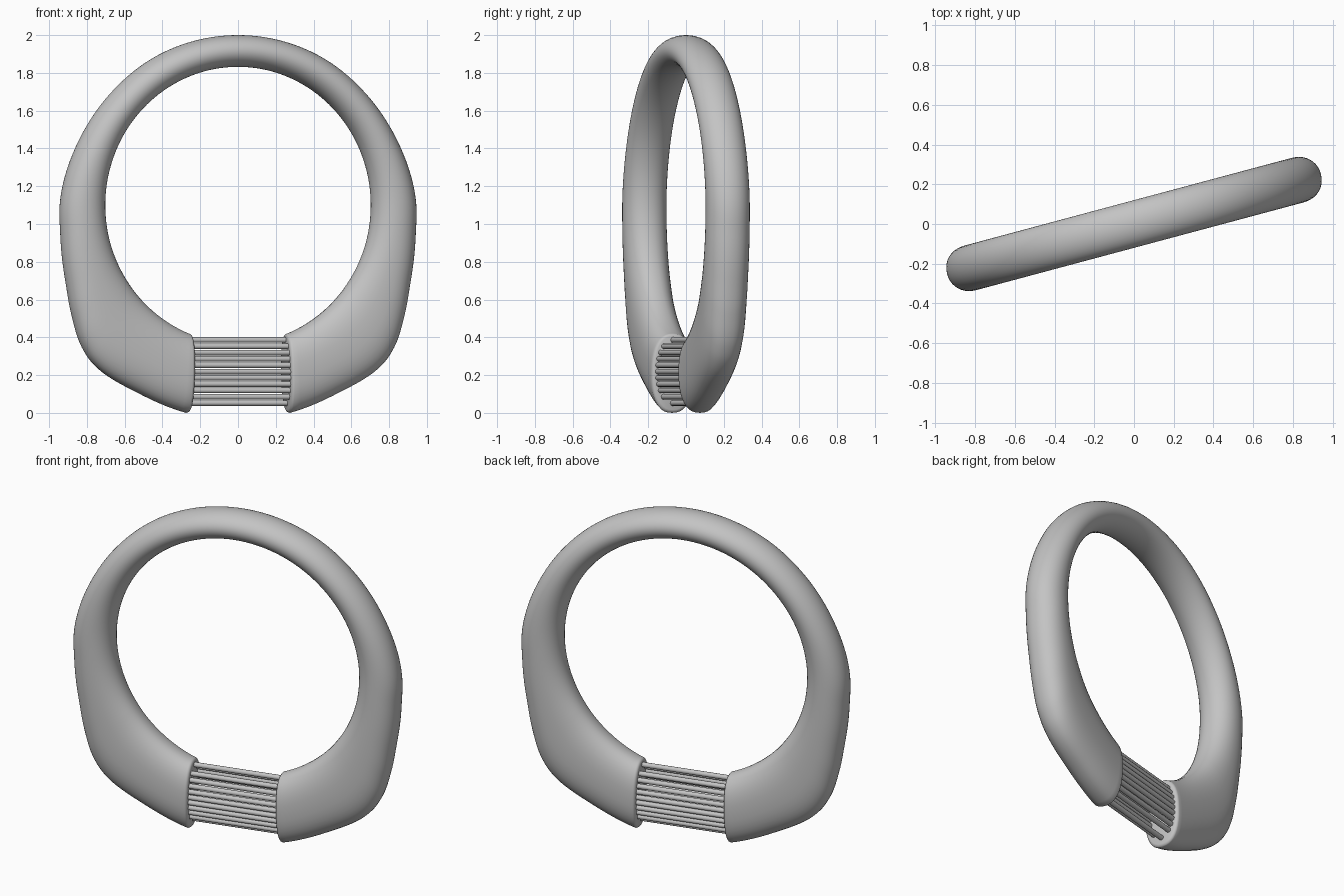
import bpy, bmesh, math
from mathutils import Matrix, Vector

cube = bpy.data.objects.get("Cube")
if cube:
    bpy.data.objects.remove(cube, do_unlink=True)

TILT = math.radians(15)
CENTRE_Z, INNER_R, HALF_WIDTH = 1.1, 0.732, 0.116
SIDES, STEPS = 40, 8

metal = bpy.data.materials.new("grey metal")
metal.use_nodes = True
grey = (0.55, 0.55, 0.55, 1)
metal.diffuse_color = grey
metal.node_tree.nodes["Principled BSDF"].inputs["Base Color"].default_value = grey


def finish(name, bm, sharp):
    bmesh.ops.recalc_face_normals(bm, faces=bm.faces)
    mesh = bpy.data.meshes.new(name)
    bm.to_mesh(mesh)
    bm.free()
    mesh.materials.append(metal)
    obj = bpy.data.objects.new(name, mesh)
    bpy.context.collection.objects.link(obj)
    obj.rotation_euler.z = TILT
    bpy.ops.object.select_all(action="DESELECT")
    obj.select_set(True)
    bpy.context.view_layer.objects.active = obj
    bpy.ops.object.shade_smooth_by_angle(angle=math.radians(sharp))


# Outer outline of one half: angle from the top, radius
half = [(0, 0.9), (16, 0.902), (32, 0.907), (50, 0.914), (68, 0.933), (88, 0.97),
        (100, 0.984), (113, 1.024), (122.5, 1.078), (131.5, 1.137), (139, 1.155),
        (151.6, 1.135), (165.5, 1.136)]
keys = [Vector(k) for k in half]
END_RATIO = 158 / 165.5


def spline(a, b, c, d, t):
    return 0.5 * (2 * b + (c - a) * t + (2 * a - 5 * b + 4 * c - d) * t * t
                  + (3 * b - a - 3 * c + d) * t ** 3)


padded = [Vector((-keys[1].x, keys[1].y))] + keys + [2 * keys[-1] - keys[-2]]
outline = [spline(*padded[i:i + 4], s / STEPS)
           for i in range(len(keys) - 1) for s in range(STEPS)] + [keys[-1]]
outline = [Vector((-p.x, p.y)) for p in reversed(outline[1:])] + outline


def polar(angle, radius):
    a = math.radians(angle)
    return Vector((radius * math.sin(a), 0, CENTRE_Z + radius * math.cos(a)))


def section(bm, p, shift=0.0, inset=0.0):
    """Rounded cross-section spanning the inner circle and the outer outline."""
    outer, inner = polar(*p), polar(p.x * END_RATIO, INNER_R)
    mid, arm = (outer + inner) / 2, (outer - inner) / 2
    power = 2 / (2 + 0.4 * min(1, max(0, (arm.length - 0.1) / 0.1)))
    mid.x -= math.copysign(shift, p.x)
    arm *= 1 - inset / arm.length
    ring = []
    for i in range(SIDES):
        a = math.tau * i / SIDES
        c, s = math.cos(a), math.sin(a)
        c = math.copysign(abs(c) ** power, c)
        s = math.copysign(abs(s) ** power, s)
        ring.append(bm.verts.new(mid + arm * c + Vector((0, s * (HALF_WIDTH - inset), 0))))
    return ring


# Band: open ring with rounded rims on both end faces
bm = bmesh.new()
rim = [(0.016, 0.016), (0.013, 0.008), (0.007, 0.002)]
rings = [section(bm, outline[0], *r) for r in rim]
rings += [section(bm, p) for p in outline]
rings += [section(bm, outline[-1], *r) for r in reversed(rim)]
for a, b in zip(rings, rings[1:]):
    for i in range(SIDES):
        j = (i + 1) % SIDES
        bm.faces.new((a[i], a[j], b[j], b[i]))
bm.faces.new(rings[0])
bm.faces.new(rings[-1])
finish("ring_band", bm, 50)

# Rods: bundle round an oval joining the two end faces
bm = bmesh.new()
LEVELS = 11
for level in range(LEVELS):
    h = 2 * level / (LEVELS - 1) - 1
    y = 0.083 * math.sqrt(max(0, 1 - h * h))
    for side in ((-1, 1) if y > 0.001 else (0,)):
        place = Matrix.Translation((0, side * y, 0.219 + 0.167 * h))
        bmesh.ops.create_cone(bm, cap_ends=True, segments=14, radius1=0.015, radius2=0.015,
                              depth=0.56, matrix=place @ Matrix.Rotation(math.pi / 2, 4, "Y"))
finish("bridge_rods", bm, 40)
